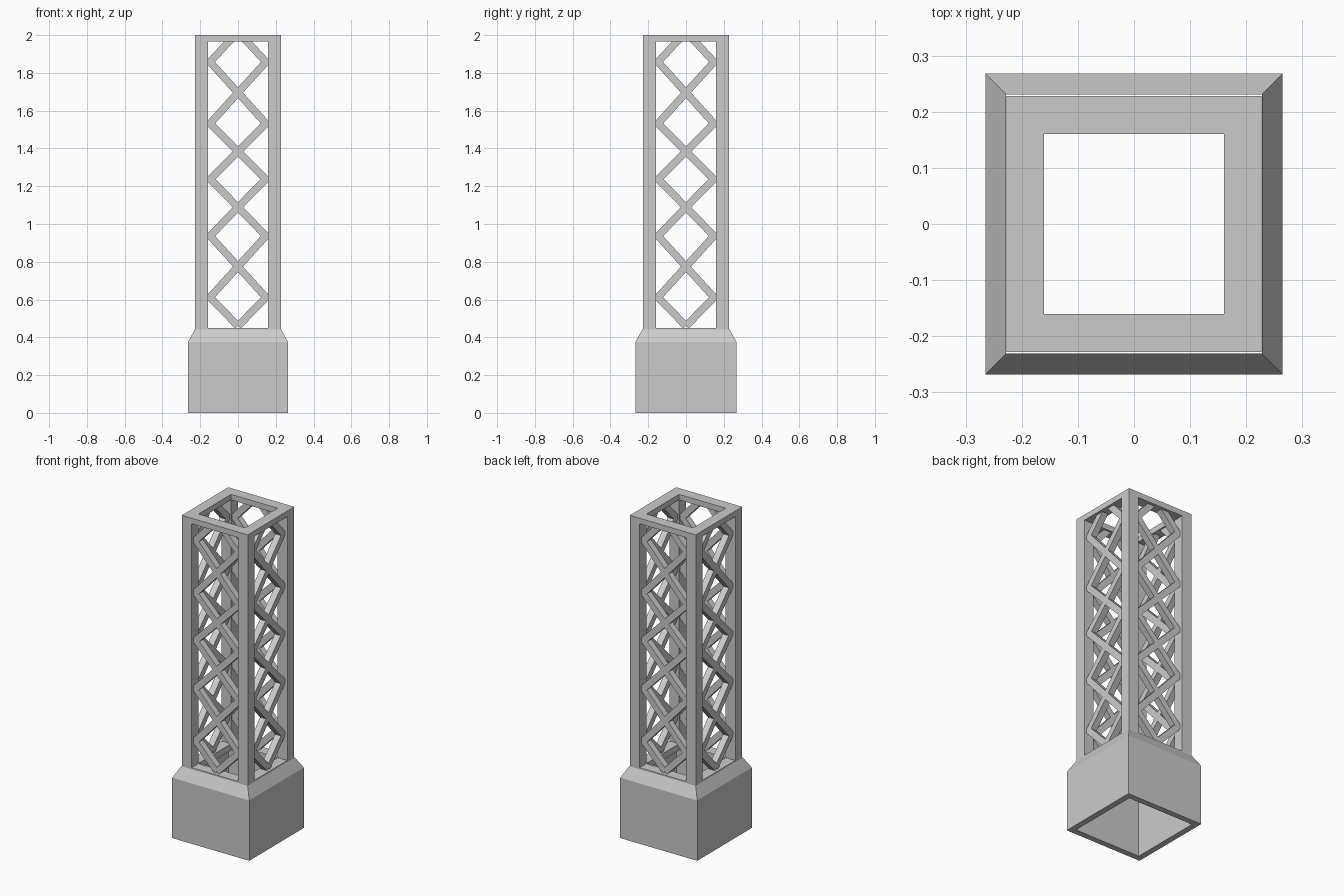
import bpy, bmesh, math
from mathutils import Vector, Matrix

if "Cube" in bpy.data.objects:
    bpy.data.objects.remove(bpy.data.objects["Cube"])


def make_object(name, bm):
    bmesh.ops.recalc_face_normals(bm, faces=bm.faces)
    mesh = bpy.data.meshes.new(name)
    bm.to_mesh(mesh)
    bm.free()
    ob = bpy.data.objects.new(name, mesh)
    bpy.context.collection.objects.link(ob)
    return ob


def box(name, hx, hy, z0, z1):
    bm = bmesh.new()
    m = Matrix.Translation((0, 0, (z0 + z1) / 2)) @ Matrix.Diagonal((2 * hx, 2 * hy, z1 - z0, 1))
    bmesh.ops.create_cube(bm, size=1, matrix=m)
    return make_object(name, bm)


# Plinth: open square sleeve with a chamfered top
bm = bmesh.new()
profile = [(0.228, 0.231, 0), (0.265, 0.268, 0), (0.265, 0.268, 0.375), (0.228, 0.231, 0.442)]
rings = [[bm.verts.new((sx * x, sy * y, z)) for sx, sy in ((-1, -1), (1, -1), (1, 1), (-1, 1))]
         for x, y, z in profile]
for a, b in zip(rings, rings[1:] + rings[:1]):
    for i in range(4):
        j = (i + 1) % 4
        bm.faces.new((a[i], a[j], b[j], b[i]))
make_object("plinth", bm)

# Tower frame: block with a vertical shaft and a window on each side
frame = box("tower_frame", 0.227, 0.228, 0.41, 2.0)
cutters = [box("shaft_cutter", 0.16, 0.16, 0.3, 2.1),
           box("side_window_cutter", 0.4, 0.16, 0.45, 1.965),
           box("front_window_cutter", 0.16, 0.4, 0.45, 1.965)]
bpy.context.view_layer.objects.active = frame
for c in cutters:
    c.hide_render = True
    mod = frame.modifiers.new("cut", 'BOOLEAN')
    mod.operation = 'DIFFERENCE'
    mod.solver = 'EXACT'
    mod.object = c
    bpy.ops.object.modifier_apply(modifier=mod.name)
for c in cutters:
    bpy.data.objects.remove(c)


# Lattice braces: mitred zigzag strips, two mirrored ones per side
def zigzag(bm, path, half, y0, y1, rot):
    pts = [Vector(p) for p in path]
    rows = []
    for i, p in enumerate(pts):
        dirs = [(pts[k + 1] - pts[k]).normalized() for k in (i - 1, i) if 0 <= k < len(pts) - 1]
        normals = [Vector((-d.y, d.x)) for d in dirs]
        n = sum(normals, Vector((0, 0))).normalized()
        off = n * (half / n.dot(normals[0]))
        a, b = p + off, p - off
        rows.append([bm.verts.new(rot @ Vector((q.x, y, q.y)))
                     for q, y in ((a, y0), (b, y0), (b, y1), (a, y1))])
    for r, s in zip(rows, rows[1:]):
        for i in range(4):
            j = (i + 1) % 4
            bm.faces.new((r[i], r[j], s[j], s[i]))
    bm.faces.new(rows[0])
    bm.faces.new(rows[-1])


path = [(0.0, 0.46), (0.148, 0.612), (-0.148, 0.937), (0.146, 1.237),
        (-0.148, 1.532), (0.148, 1.858), (0.035, 1.98)]
for k, side in enumerate(("front", "right", "back", "left")):
    bm = bmesh.new()
    rot = Matrix.Rotation(k * math.pi / 2, 3, 'Z')
    for s in (1, -1):
        zigzag(bm, [(s * x, z) for x, z in path], 0.0195, -0.21, -0.17, rot)
    make_object(side + "_lattice", bm)
